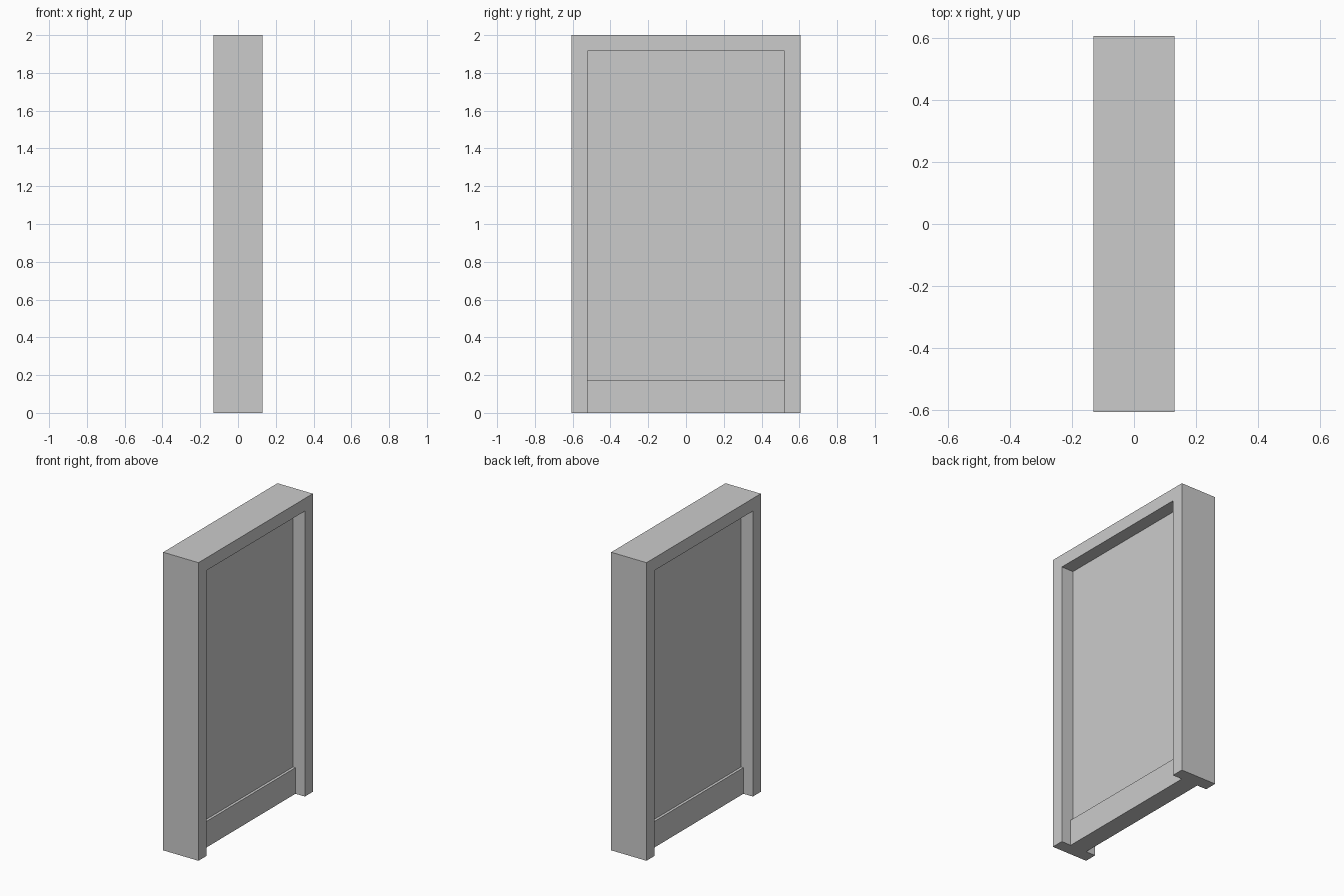
import bpy, bmesh

if "Cube" in bpy.data.objects:
    bpy.data.objects.remove(bpy.data.objects["Cube"])

HALF_W, HEIGHT, HALF_D = 0.606, 2.0, 0.131   # outer frame
OPEN_W, OPEN_H = 0.522, 1.915                # opening
PANEL_D, KICK_D, KICK_H = 0.043, 0.061, 0.175


def extrude_profile(name, points, x0, x1):
    """Extrude a closed (y, z) outline along x."""
    bm = bmesh.new()
    face = bm.faces.new([bm.verts.new((x0, y, z)) for y, z in points])
    result = bmesh.ops.extrude_face_region(bm, geom=[face])
    moved = [g for g in result["geom"] if isinstance(g, bmesh.types.BMVert)]
    bmesh.ops.translate(bm, verts=moved, vec=(x1 - x0, 0, 0))
    bmesh.ops.recalc_face_normals(bm, faces=bm.faces)
    mesh = bpy.data.meshes.new(name)
    bm.to_mesh(mesh)
    bm.free()
    obj = bpy.data.objects.new(name, mesh)
    bpy.context.collection.objects.link(obj)
    return obj


def rectangle(w, h):
    return [(-w, 0), (w, 0), (w, h), (-w, h)]


# Door frame: two jambs and a head in one piece
extrude_profile("door_frame", [
    (-HALF_W, 0), (-OPEN_W, 0), (-OPEN_W, OPEN_H), (OPEN_W, OPEN_H),
    (OPEN_W, 0), (HALF_W, 0), (HALF_W, HEIGHT), (-HALF_W, HEIGHT),
], -HALF_D, HALF_D)

# Door leaf filling the opening
extrude_profile("door_leaf", rectangle(OPEN_W, OPEN_H), -PANEL_D, PANEL_D)

# Kick plate on each face of the leaf
for side, label in ((1, "right"), (-1, "left")):
    extrude_profile("kick_plate_" + label, rectangle(OPEN_W, KICK_H),
                    side * PANEL_D, side * KICK_D)
